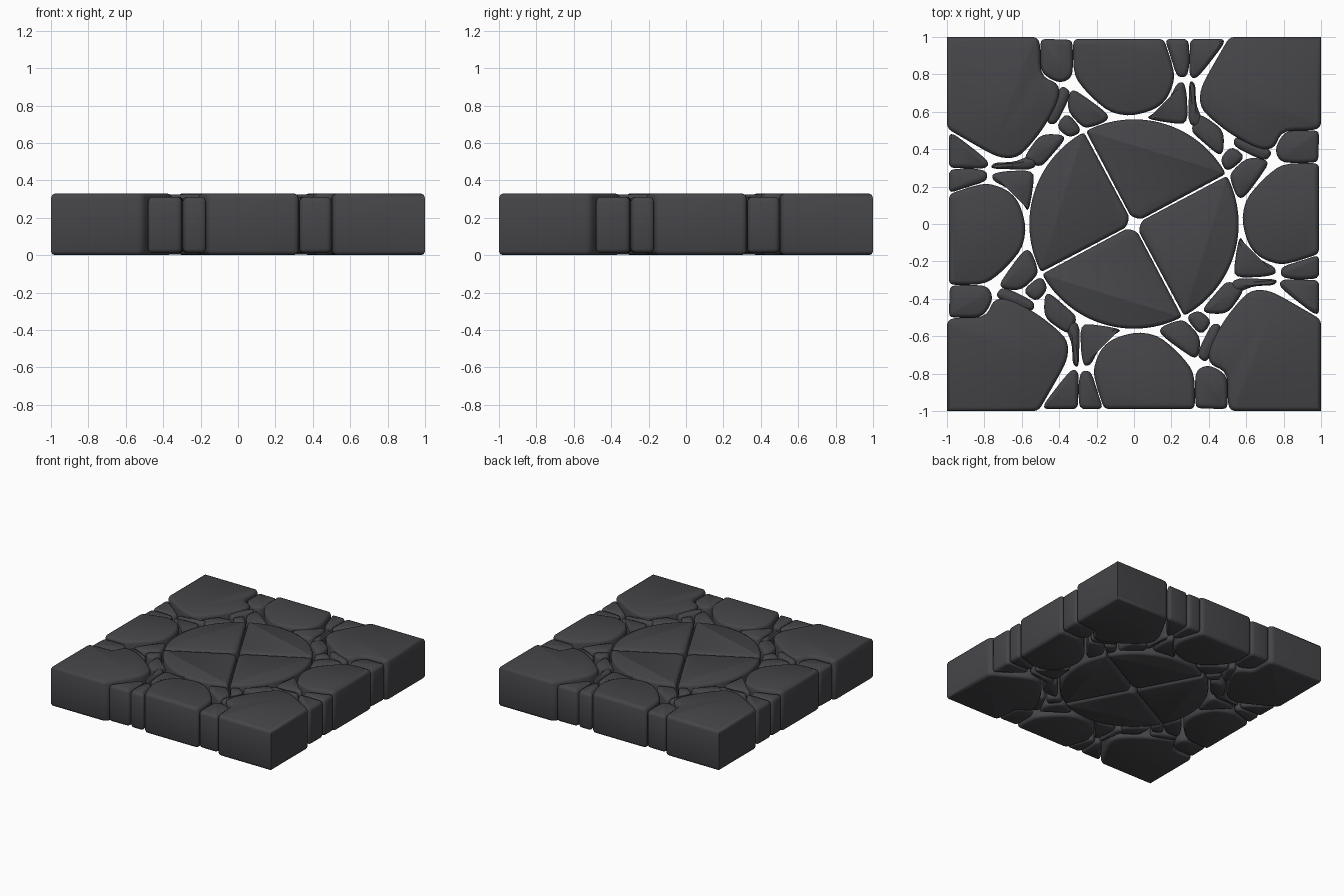
import bpy, bmesh, math
from mathutils import Vector, Matrix

if "Cube" in bpy.data.objects:
    bpy.data.objects.remove(bpy.data.objects["Cube"])

stone_mat = bpy.data.materials.new("dark grey stone")
stone_mat.diffuse_color = (0.06, 0.06, 0.067, 1)
stone_mat.use_nodes = True
stone_mat.node_tree.nodes["Principled BSDF"].inputs["Base Color"].default_value = stone_mat.diffuse_color


def rounded(pts, r):
    """Round the corners of an outline; keep the slab's own corners sharp."""
    out, n = [], len(pts)
    for i, p in enumerate(pts):
        a, b = pts[i - 1], pts[(i + 1) % n]
        if min(abs(p.x), abs(p.y)) > 0.98:
            out.append(p)
            continue
        rr = 0.03 if max(abs(p.x), abs(p.y)) > 0.98 else r
        s = p + (a - p).normalized() * min(rr, 0.42 * (a - p).length)
        e = p + (b - p).normalized() * min(rr, 0.42 * (b - p).length)
        for k in range(4):
            t = k / 3
            out.append(s * (1 - t) ** 2 + p * 2 * t * (1 - t) + e * t * t)
    return out


def inset(pts, d):
    """Move a counter-clockwise outline inwards by d."""
    out, n = [], len(pts)
    for i, p in enumerate(pts):
        u = (p - pts[i - 1]).normalized()
        v = (pts[(i + 1) % n] - p).normalized()
        n1, n2 = Vector((-u.y, u.x)), Vector((-v.y, v.x))
        out.append(p + (n1 + n2) * d / max(1 + n1.dot(n2), 0.5))
    return out


def stone(name, coords, z0=0.0, z1=0.33, r=0.05):
    """Soft-edged stone from an outline, repeated in all four quarters."""
    pts = [Vector(c) for c in coords]
    area = sum(pts[i - 1].x * p.y - p.x * pts[i - 1].y for i, p in enumerate(pts))
    if area < 0:
        pts.reverse()
    pts = rounded(pts, r)
    n = len(pts)
    bm = bmesh.new()
    rings = []
    for d, z in ((0.023, z0), (0.007, z0 + 0.006), (0, z0 + 0.022),
                 (0, z1 - 0.025), (0.007, z1 - 0.007), (0.023, z1)):
        rings.append([bm.verts.new((p.x, p.y, z)) for p in inset(pts, d)])
    for lo, hi in zip(rings, rings[1:]):
        for i in range(n):
            j = (i + 1) % n
            bm.faces.new((lo[i], lo[j], hi[j], hi[i]))
    bm.faces.new(rings[-1])
    bm.faces.new(rings[0][::-1])
    me = bpy.data.meshes.new(name)
    bm.to_mesh(me)
    bm.free()
    me.materials.append(stone_mat)
    for k in range(4):
        ob = bpy.data.objects.new(f"{name}_{k + 1}", me)
        ob.matrix_world = Matrix.Rotation(k * math.pi / 2, 4, 'Z')
        bpy.context.collection.objects.link(ob)


def polar(r, deg):
    return (r * math.cos(math.radians(deg)), r * math.sin(math.radians(deg)))


# Central disc, cut in four
stone("disc_quarter", [polar(0.56, 28.6 + 88.8 * i / 16) for i in range(17)]
      + [polar(0.045, 113), polar(0.045, 33)], 0.003, 0.326, 0.02)

# Large corner and edge stones
stone("corner_stone", [(-1, 1), (-.52, 1), (-.5, .96), (-.5, .79), (-.4, .75),
                       (-.4, .66), (-.49, .5), (-.6, .37), (-.66, .35),
                       (-.74, .36), (-1, .51)], r=0.09)
stone("edge_stone", [(-.325, .99), (.16, .99), (.2, .87), (.22, .78), (.18, .67),
                     (.11, .61), (-.02, .575), (-.14, .6), (-.26, .71),
                     (-.325, .8)], 0.002, 0.33, 0.09)

# Small stones on the outer border
LOW, HIGH = 0.012, 0.312
stone("border_pebble_left", [(-.5, .99), (-.33, .985), (-.325, .88), (-.33, .79),
                             (-.37, .76), (-.42, .76), (-.5, .81)], LOW, HIGH)
stone("border_pebble_middle", [(.165, .99), (.29, .99), (.3, .88), (.285, .785),
                               (.23, .785), (.2, .88)], LOW, HIGH)
stone("border_pebble_right", [(.3, .99), (.48, .99), (.48, .96), (.38, .83),
                              (.33, .775), (.295, .79)], LOW, HIGH)

# Small filler stones around the disc
stone("filler_left", [(-.39, .74), (-.35, .72), (-.34, .69), (-.38, .6),
                      (-.42, .53), (-.47, .54), (-.45, .64)], LOW, HIGH)
stone("filler_wedge", [(-.34, .73), (-.26, .68), (-.14, .59), (-.14, .55),
                       (-.25, .51), (-.29, .53), (-.36, .61)], LOW, HIGH)
stone("filler_lower", [(-.36, .6), (-.29, .52), (-.29, .485), (-.35, .46),
                       (-.42, .52)], LOW, HIGH)
stone("filler_ring", [(-.5, .48), (-.39, .48), (-.365, .455), (-.45, .355),
                      (-.5, .3), (-.59, .345), (-.56, .4)], LOW, HIGH)
stone("filler_tail", [(.23, .755), (.27, .76), (.285, .67), (.285, .53),
                      (.16, .545), (.06, .565), (.12, .6), (.19, .67)], LOW, HIGH)
stone("filler_right", [(.295, .77), (.33, .75), (.33, .64), (.37, .55),
                       (.34, .51), (.29, .54)], LOW, HIGH)

# Smooth shading
bpy.ops.object.select_all(action='SELECT')
bpy.context.view_layer.objects.active = bpy.context.selected_objects[0]
bpy.ops.object.shade_smooth_by_angle(angle=math.radians(50))
